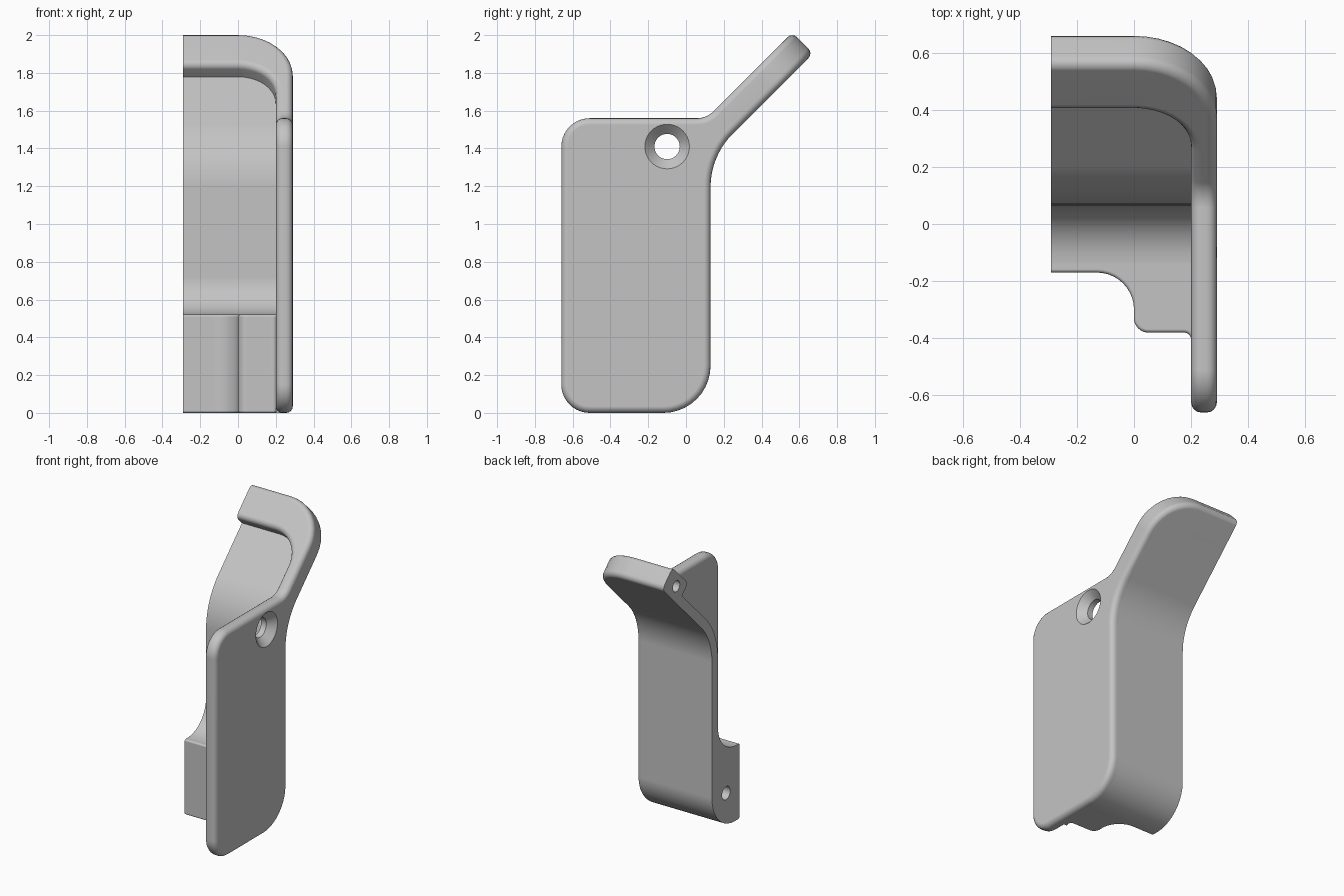
import bpy, bmesh, math
from mathutils import Vector

if "Cube" in bpy.data.objects:
    bpy.data.objects.remove(bpy.data.objects["Cube"], do_unlink=True)

grey = bpy.data.materials.new("plain grey")
grey.use_nodes = True
colour = (0.55, 0.55, 0.55, 1)
grey.diffuse_color = colour
grey.node_tree.nodes["Principled BSDF"].inputs["Base Color"].default_value = colour

X0, X1, XI = -0.29, 0.29, 0.20      # cut side, outer side, inner plate face
BACK, BEND = 0.13, 1.36             # back plane and height of the arm's bend
K = math.sqrt(0.5)
THICK, SHEET, ROUND = 0.157, 0.065, 0.035
S0, S1 = 0.212, 0.768               # start and end of the rim along the arm


def arm(s, h):
    """Side profile point at s along the arm, h above its back face."""
    return (BACK + (s - h) * K, BEND + (s + h) * K)


def rounded(corners, steps=10):
    """Closed outline from (a, b[, radius]) corners."""
    out = []
    for i, c in enumerate(corners):
        p = Vector(c[:2])
        if len(c) == 2:
            out.append(p)
            continue
        u = (Vector(corners[i - 1][:2]) - p).normalized()
        v = (Vector(corners[(i + 1) % len(corners)][:2]) - p).normalized()
        half = u.angle(v) / 2
        r = c[2]
        centre = p + (u + v).normalized() * (r / math.sin(half))
        start = p + u * (r / math.tan(half)) - centre
        end = p + v * (r / math.tan(half)) - centre
        sweep = math.pi - 2 * half
        for k in range(steps + 1):
            t = k / steps
            w = (start * math.sin((1 - t) * sweep) + end * math.sin(t * sweep)) / math.sin(sweep)
            out.append(centre + w)
    return out


def finish(bm, name):
    bmesh.ops.recalc_face_normals(bm, faces=bm.faces[:])
    mesh = bpy.data.meshes.new(name)
    bm.to_mesh(mesh)
    bm.free()
    ob = bpy.data.objects.new(name, mesh)
    bpy.context.collection.objects.link(ob)
    mesh.materials.append(grey)
    return ob


def prism(name, pts, lo, hi, place, soft=None, width=ROUND, corner=None):
    """Extrude an outline; soften the cap edges chosen by soft(a, b)."""
    bm = bmesh.new()
    caps = [[bm.verts.new(place(p, h)) for p in pts] for h in (lo, hi)]
    bm.faces.new(caps[0])
    bm.faces.new(caps[1][::-1])
    n = len(pts)
    for i in range(n):
        j = (i + 1) % n
        bm.faces.new((caps[0][i], caps[0][j], caps[1][j], caps[1][i]))
    bmesh.ops.recalc_face_normals(bm, faces=bm.faces[:])
    if soft:
        edges = [bm.edges.get((c[i], c[(i + 1) % n])) for c in caps
                 for i in range(n) if soft(pts[i], pts[(i + 1) % n])]
        bmesh.ops.bevel(bm, geom=edges, offset=width, offset_type='OFFSET',
                        segments=4, profile=0.5, affect='EDGES')
    if corner:
        edge = bm.edges.get((caps[1][corner[0]], caps[1][corner[0] + 1]))
        bmesh.ops.bevel(bm, geom=[edge], offset=corner[1], offset_type='OFFSET',
                        segments=10, profile=0.5, affect='EDGES')
    return finish(bm, name)


def drill(ob, y, z, rings):
    """Cut a round hole along x, given (x, radius) rings."""
    bm = bmesh.new()
    n = 40
    loops = [[bm.verts.new((x, y + r * math.cos(math.tau * k / n), z + r * math.sin(math.tau * k / n)))
              for k in range(n)] for x, r in rings]
    for a, b in zip(loops, loops[1:]):
        for k in range(n):
            bm.faces.new((a[k], a[(k + 1) % n], b[(k + 1) % n], b[k]))
    bm.faces.new(loops[0])
    bm.faces.new(loops[-1])
    cutter = finish(bm, "hole_cutter")
    cutter.hide_render = True
    mod = ob.modifiers.new("hole", 'BOOLEAN')
    mod.operation = 'DIFFERENCE'
    mod.solver = 'EXACT'
    mod.object = cutter
    bpy.context.view_layer.objects.active = ob
    bpy.ops.object.modifier_apply(modifier=mod.name)
    bpy.data.objects.remove(cutter, do_unlink=True)


def sideways(p, h):
    return (h, p[0], p[1])


def upright(p, h):
    return (p[0], p[1], h)


def along_arm(p, h):
    return (p[0], *arm(p[1], h))


# Side plate with the start of the slanted arm
plate_pts = rounded([(-0.66, 0, 0.15), (BACK, 0, 0.25), (BACK, BEND, 0.4),
                     arm(S0, 0), arm(S0, THICK), (0.108, 1.56, 0.12), (-0.66, 1.56, 0.15)])
side_plate = prism("side_plate", plate_pts, XI, X1, sideways,
                   lambda a, b: min(sum(a), sum(b)) < 1.78)

# Raised rim around the arm's end
inner = S1 - 0.24
rim_pts = rounded([(X0, S1), (X0, inner), (XI, inner, 0.2), (XI, S0), (X1, S0), (X1, S1, 0.29)])
arm_rim = prism("arm_rim", rim_pts, 0, THICK, along_arm,
                lambda a, b: max(a[0], b[0]) > X0 + 0.01 and max(a[1], b[1]) > S0 + 0.01)

# Thin back sheet, swelling into the foot below
end = S1 - 0.188
sheet_front = BACK - SHEET
bend_front = BEND + SHEET * math.tan(math.pi / 8)
sheet_pts = rounded([(-0.14, 0), (BACK, 0, 0.25), (BACK, BEND, 0.4), arm(end, 0), arm(end, SHEET),
                     (sheet_front, bend_front, 0.4 + SHEET), (sheet_front, 0.52, 0.2), (-0.14, 0.52)])
tip = min(range(len(sheet_pts)), key=lambda i: (sheet_pts[i] - Vector(arm(end, 0))).length)
back_sheet = prism("back_sheet", sheet_pts, X0, 0.25, sideways, corner=(tip, 0.15))

# Stepped foot block
foot_pts = rounded([(X0, -0.12), (X0, -0.17), (0, -0.17, 0.13), (0, -0.38, 0.05),
                    (XI, -0.38, 0.025), (XI, -0.42), (0.25, -0.42), (0.25, -0.12)])
foot_block = prism("foot_block", foot_pts, 0, 0.52, upright,
                   lambda a, b: max(a[0], b[0]) > X0 + 0.01 and max(a[0], b[0]) < XI + 0.001
                   and max(a[1], b[1]) < -0.16 and min(a[1], b[1]) > -0.41, 0.012)

# Countersunk screw hole and two blind pin holes
drill(side_plate, -0.1, 1.41, [(0.18, 0.067), (0.24, 0.067), (X1, 0.118), (0.30, 0.128)])
drill(arm_rim, 0.52, 1.87, [(-0.31, 0.038), (-0.05, 0.038)])
drill(back_sheet, -0.025, 0.23, [(-0.31, 0.045), (-0.05, 0.045)])

# Smooth shading with crisp edges
for ob in (side_plate, arm_rim, back_sheet, foot_block):
    bpy.ops.object.select_all(action='DESELECT')
    ob.select_set(True)
    bpy.context.view_layer.objects.active = ob
    bpy.ops.object.shade_smooth_by_angle(angle=math.radians(35))
    mod = ob.modifiers.new("even_shading", 'WEIGHTED_NORMAL')
    mod.keep_sharp = True
